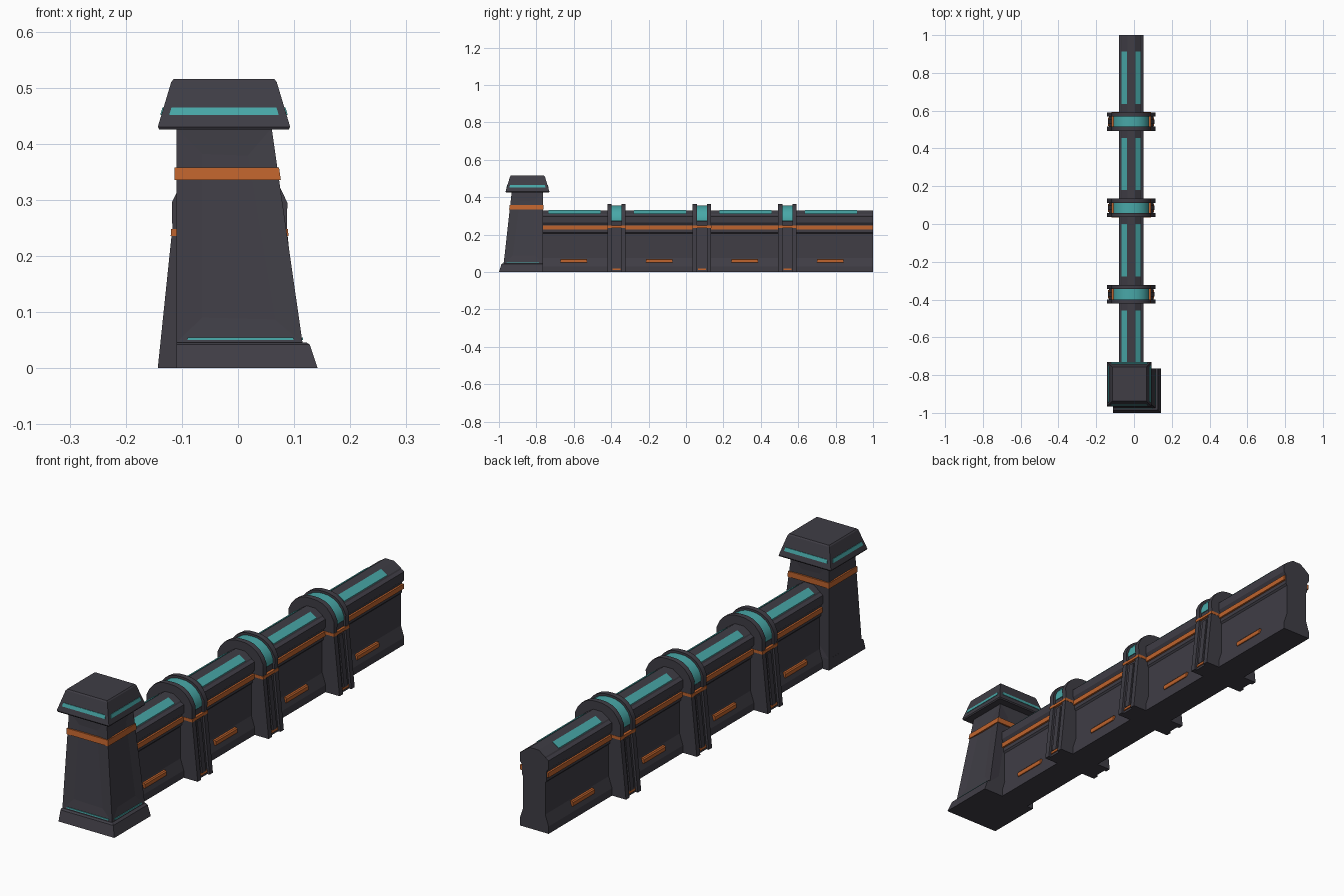
import bpy
import bmesh

cube = bpy.data.objects.get("Cube")
if cube:
    bpy.data.objects.remove(cube, do_unlink=True)

CX = -0.015  # centre line of the wall


def material(name, rgb):
    m = bpy.data.materials.new(name)
    m.use_nodes = True
    m.diffuse_color = (*rgb, 1)
    m.node_tree.nodes["Principled BSDF"].inputs["Base Color"].default_value = (*rgb, 1)
    return m


DARK = material("dark_slate", (0.05, 0.047, 0.06))
TEAL = material("teal_light", (0.065, 0.39, 0.39))
ORANGE = material("burnt_orange", (0.52, 0.125, 0.026))


def finish(name, bm, mat, bevel=0, smooth=False):
    bmesh.ops.recalc_face_normals(bm, faces=bm.faces[:])
    mesh = bpy.data.meshes.new(name)
    bm.to_mesh(mesh)
    bm.free()
    mesh.materials.append(mat)
    obj = bpy.data.objects.new(name, mesh)
    bpy.context.collection.objects.link(obj)
    if bevel:
        mod = obj.modifiers.new("bevel", "BEVEL")
        mod.width = bevel
        mod.limit_method = "ANGLE"
    if smooth:
        bpy.ops.object.select_all(action="DESELECT")
        obj.select_set(True)
        bpy.context.view_layer.objects.active = obj
        bpy.ops.object.shade_smooth_by_angle(angle=0.6)
    return obj


def extrude(name, profile, y0, y1, mat, **kw):
    """Closed (x, z) profile, relative to the wall centre, swept along y."""
    bm = bmesh.new()
    a, b = ([bm.verts.new((CX + x, y, z)) for x, z in profile] for y in (y0, y1))
    n = len(profile)
    for i in range(n):
        j = (i + 1) % n
        bm.faces.new((a[i], a[j], b[j], b[i]))
    bm.faces.new(a)
    bm.faces.new(b[::-1])
    return finish(name, bm, mat, **kw)


def mirrored(half):
    return half + [(-x, z) for x, z in reversed(half) if x > 0]


def loft(name, levels, mat, panel=False, **kw):
    """Stack of rectangles (x0, x1, y0, y1, z) joined into a solid."""
    bm = bmesh.new()
    rings = [[bm.verts.new((x, y, z)) for x, y in ((x0, y0), (x1, y0), (x1, y1), (x0, y1))]
             for x0, x1, y0, y1, z in levels]
    sides = []
    for lo, hi in zip(rings, rings[1:]):
        for i in range(4):
            j = (i + 1) % 4
            sides.append(bm.faces.new((lo[i], lo[j], hi[j], hi[i])))
    bm.faces.new(rings[0][::-1])
    bm.faces.new(rings[-1])
    if panel:  # shallow recessed panels
        bm.normal_update()
        bmesh.ops.inset_individual(bm, faces=sides, thickness=0.065, depth=-0.004)
    return finish(name, bm, mat, **kw)


def section(lo, hi, z, pad):
    """Slice of a tapered block at height z, as (x0, x1, y0, y1, z)."""
    t = (z - lo[4]) / (hi[4] - lo[4])
    r = [p + (q - p) * t for p, q in zip(lo, hi)]
    return (r[0] - pad[0], r[1] + pad[1], r[2] - pad[2], r[3] + pad[3], z)


def band(name, lo, hi, z0, z1, pad, mat):
    return loft(name, [section(lo, hi, z, pad) for z in (z0, z1)], mat)


# Corner tower: foot, tapered shaft and cap
loft("tower_foot", [(-0.11, 0.142, -1, -0.765, 0), (-0.11, 0.128, -0.987, -0.765, 0.042),
                    (-0.11, 0.122, -0.981, -0.765, 0.046)], DARK)
shaft = [(-0.11, 0.115, -0.975, -0.765, 0.045), (-0.11, 0.06, -0.932, -0.765, 0.428)]
loft("tower_shaft", shaft, DARK, panel=True)
cap = [(-0.143, 0.093, -0.965, -0.73, 0.43), (-0.119, 0.069, -0.941, -0.754, 0.51)]
loft("tower_cap", [(-0.14, 0.09, -0.962, -0.733, 0.425), *cap,
                   (-0.115, 0.065, -0.937, -0.758, 0.515)], DARK)

# Tower bands: orange collar and thin teal light lines
band("tower_collar", *shaft, 0.335, 0.358, (0.003,) * 4, ORANGE)
OUT, IN = 0.002, -0.014
band("cap_light_front_back", *cap, 0.451, 0.465, (IN, IN, OUT, OUT), TEAL)
band("cap_light_sides", *cap, 0.451, 0.465, (OUT, OUT, IN, IN), TEAL)
band("foot_light_front", *shaft, 0.05, 0.055, (-0.02, -0.015, OUT, -0.1), TEAL)
band("foot_light_side", *shaft, 0.05, 0.055, (-0.1, OUT, -0.015, -0.02), TEAL)

# Wall: flared foot, recessed panel, stepped coping with a low crown
wall = [(0.065, 0), (0.065, 0.03), (0.05, 0.075), (0.05, 0.205), (0.056, 0.212),
        (0.056, 0.252), (0.065, 0.265), (0.065, 0.298), (0.053, 0.305),
        (0.05, 0.31), (0.02, 0.33)]
extrude("wall", mirrored(wall), -0.77, 1, DARK)
extrude("wall_stripe", mirrored([(0.064, 0.228), (0.064, 0.248)]), -0.768, 0.999, ORANGE)

# Lights and lamps on each of the four wall bays
strip = [(0.022, 0.331), (0.05, 0.313), (0.05, 0.306), (0.022, 0.325)]
lamp = [(0.04, 0.05), (0.062, 0.05), (0.064, 0.054), (0.064, 0.066), (0.06, 0.071), (0.04, 0.071)]
PITCH = 0.457
for bay in range(4):
    y = -0.6 + bay * PITCH
    for side, s in (("left", 1), ("right", -1)):
        extrude(f"top_light_{side}_{bay}", [(s * x, z) for x, z in strip],
                y - 0.135, y + 0.142, TEAL)
        extrude(f"lamp_{side}_{bay}", [(s * x, z) for x, z in lamp],
                y - 0.07, y + 0.07, ORANGE)

# Buttresses: two ribs over a grooved core, topped by a lit arch
rib = [(0.128, 0), (0.102, 0.25), (0.103, 0.295), (0.09, 0.322), (0.072, 0.343),
       (0.05, 0.357), (0.025, 0.364), (0, 0.365)]
core = [(0.118, 0), (0.093, 0.25), (0.093, 0.27)]
arch = [(0.094, 0.272), (0.094, 0.29), (0.084, 0.315), (0.066, 0.335),
        (0.045, 0.348), (0.022, 0.355), (0, 0.356)]
for n in range(3):
    y = -0.372 + n * PITCH
    extrude(f"buttress_core_{n}", mirrored(core), y - 0.03, y + 0.03, DARK)
    extrude(f"arch_light_{n}", mirrored(arch), y - 0.028, y + 0.028, TEAL, smooth=True)
    for s in (-1, 1):
        y0, y1 = sorted((y + s * 0.027, y + s * 0.049))
        extrude(f"buttress_rib_{n}_{s}", mirrored(rib), y0, y1, DARK, smooth=True)
    # central spine, stripe and small foot marker in the groove
    extrude(f"buttress_spine_{n}", mirrored([(0.123, 0.02), (0.1, 0.225)]), y - 0.012, y + 0.012, DARK)
    extrude(f"buttress_stripe_{n}", mirrored([(0.105, 0.236), (0.104, 0.248)]),
            y - 0.05, y + 0.05, ORANGE)
    extrude(f"foot_marker_{n}", mirrored([(0.122, 0.01), (0.121, 0.02)]), y - 0.022, y + 0.022, ORANGE)
